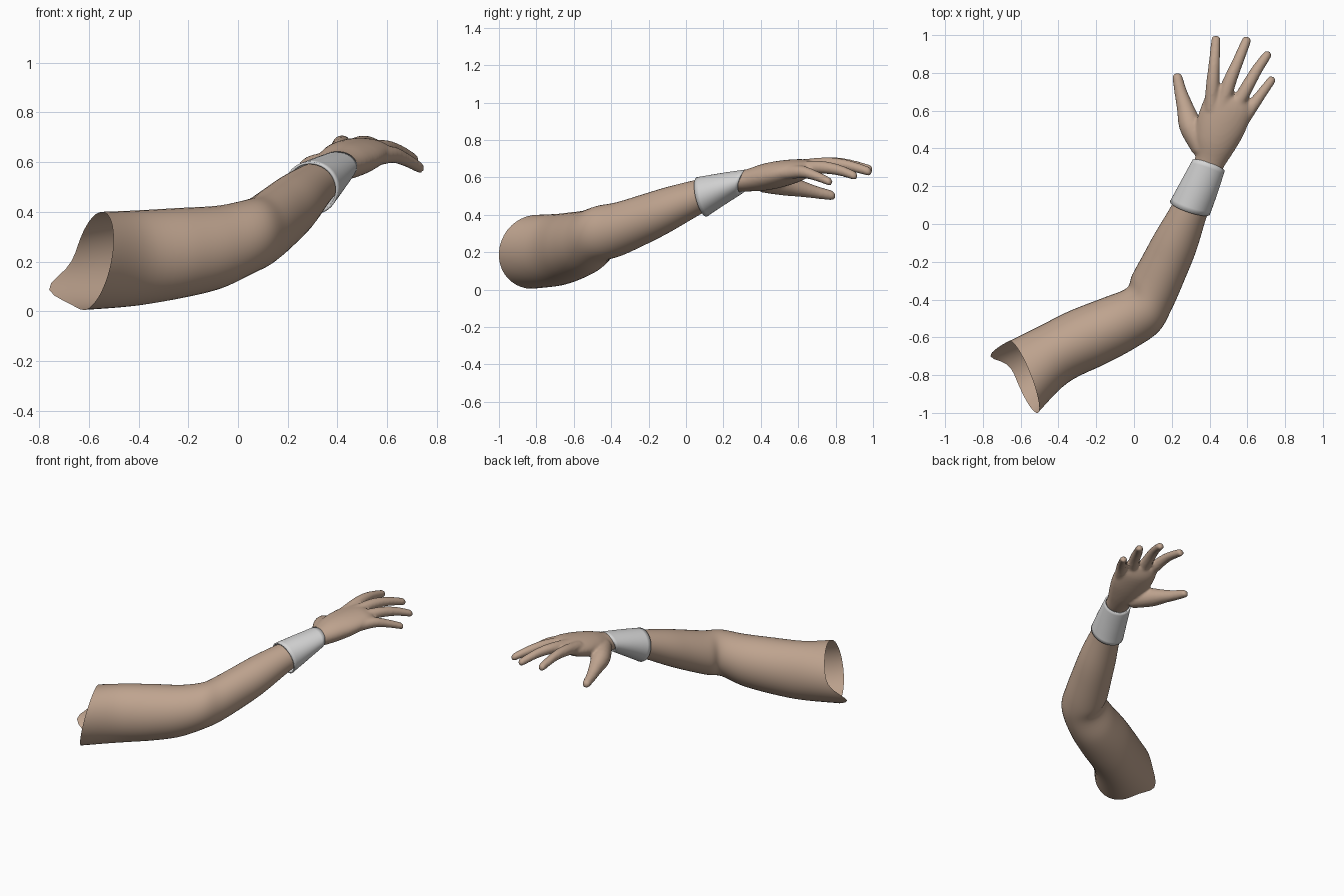
import bpy, bmesh, math
from mathutils import Vector

cube = bpy.data.objects.get("Cube")
if cube:
    bpy.data.objects.remove(cube)


def material(name, color):
    mat = bpy.data.materials.new(name)
    mat.use_nodes = True
    mat.diffuse_color = (*color, 1)
    mat.node_tree.nodes["Principled BSDF"].inputs["Base Color"].default_value = (*color, 1)
    return mat


SKIN = material("skin", (.52, .37, .275))
CLOTH = material("pale grey cuff", (.66, .66, .66))


def spline(rows, steps):
    """Catmull-Rom interpolation through rows of numbers."""
    result = []
    last = len(rows) - 1
    for i in range(last):
        a, b, c, d = (Vector(rows[min(max(i + k, 0), last)]) for k in (-1, 0, 1, 2))
        for s in range(steps):
            t = s / steps
            result.append(b + (c - a) * t / 2 + (a * 2 - b * 5 + c * 4 - d) * t**2 / 2
                          + (b * 3 - a - c * 3 + d) * t**3 / 2)
    return result + [Vector(rows[last])]


def loft(bm, rows, steps=4, sides=32, capped=False, shift=None):
    """Elliptical rings; each row is inner x, y, outer x, y, bottom z, top z."""
    sections = spline(rows, steps)
    rings = []
    for n, (ix, iy, ox, oy, low, high) in enumerate(sections):
        centre = Vector((ix + ox, iy + oy, low + high)) / 2
        side = Vector((ix - ox, iy - oy, 0)) / 2
        forward = Vector((side.y, -side.x, 0)).normalized()
        ring = []
        for k in range(sides):
            angle = math.tau * k / sides
            p = centre + side * math.cos(angle)
            p.z += math.sin(angle) * (high - low) / 2
            if shift:
                p += forward * shift(angle, n / (len(sections) - 1))
            ring.append(bm.verts.new(p))
        rings.append(ring)
    for r, q in zip(rings, rings[1:]):
        for k in range(sides):
            j = (k + 1) % sides
            bm.faces.new((r[k], r[j], q[j], q[k]))
    if capped:
        bm.faces.new(rings[0])
        bm.faces.new(rings[-1])


def digit(bm, points):
    """Round-tipped finger through points given as x, y, z, radius."""
    path = [Vector(p) for p in points]
    tip, before = path[-1], path[-2]
    step = (tip - before).xyz.normalized() * tip.w
    for along, scale in ((.6, .78), (.95, .3)):
        path.append(Vector((*(tip.xyz + step * along), tip.w * scale)))
    rows = []
    for i, p in enumerate(path):
        d = path[min(i + 1, len(path) - 1)] - path[max(i - 1, 0)]
        side = Vector((-d.y, d.x)).normalized() * p.w
        rows.append((p.x + side.x, p.y + side.y, p.x - side.x, p.y - side.y, p.z - p.w, p.z + p.w))
    loft(bm, rows, steps=4, sides=16, capped=True)


def finish(name, bm, mat):
    bmesh.ops.recalc_face_normals(bm, faces=bm.faces)
    for f in bm.faces:
        f.smooth = True
    mesh = bpy.data.meshes.new(name)
    bm.to_mesh(mesh)
    bm.free()
    mesh.materials.append(mat)
    obj = bpy.data.objects.new(name, mesh)
    bpy.context.collection.objects.link(obj)
    return obj


# Arm: open tube with a slanted upper rim and a pointed inner corner
def rim_shift(angle, t):
    fade = max(0, 1 - t * 8)
    a = (angle + math.pi) % math.tau - math.pi
    return fade * (.04 * math.sin(a) - .1 * math.exp(-((a + .6) / .4) ** 2))


bm = bmesh.new()
loft(bm, [
    (-.66, -.62, -.51, -1, .005, .4),
    (-.5, -.54, -.35, -.84, .02, .405),
    (-.34, -.46, -.15, -.74, .05, .415),
    (-.16, -.39, 0, -.66, .09, .425),
    (-.04, -.34, .13, -.57, .15, .45),
    (-.01, -.27, .2, -.45, .18, .468),
    (.05, -.16, .27, -.29, .24, .51),
    (.11, -.05, .33, -.14, .305, .55),
    (.2, .1, .385, .04, .4, .59),
    (.28, .25, .44, .19, .48, .615),
], steps=6, sides=40, shift=rim_shift)
finish("arm", bm, SKIN)

# Cuff around the wrist
bm = bmesh.new()
loft(bm, [
    (.19, .12, .402, .05, .39, .602),
    (.25, .23, .443, .165, .453, .624),
    (.31, .34, .48, .28, .515, .643),
], steps=4, sides=40, shift=lambda a, t: math.sin(a) * (.04 * t - .025))
cuff = finish("wrist_cuff", bm, CLOTH)
solid = cuff.modifiers.new("Thickness", "SOLIDIFY")
solid.thickness = .01
solid.offset = -1

# Hand: palm, four fingers and a thumb fused into one skin
bm = bmesh.new()
loft(bm, [
    (.3, .28, .44, .22, .525, .625),
    (.325, .36, .475, .3, .525, .645),
    (.32, .46, .53, .385, .53, .675),
    (.335, .56, .585, .48, .55, .692),
    (.37, .66, .615, .575, .585, .698),
    (.4, .71, .6, .64, .63, .69),
], capped=True)
fingers = [
    [(.41, .6, .65, .04), (.417, .74, .672, .036), (.425, .85, .672, .03), (.434, .975, .645, .025)],
    [(.46, .6, .655, .04), (.505, .75, .672, .036), (.55, .86, .665, .03), (.595, .97, .635, .025)],
    [(.51, .57, .645, .04), (.59, .71, .655, .035), (.65, .815, .64, .03), (.705, .895, .612, .024)],
    [(.54, .5, .62, .04), (.62, .615, .63, .034), (.675, .69, .61, .028), (.728, .762, .58, .023)],
]
thumb = [(.365, .4, .58, .06), (.3, .52, .565, .062), (.27, .62, .54, .045),
         (.247, .7, .52, .034), (.23, .775, .505, .027)]
for points in fingers + [thumb]:
    digit(bm, points)
hand = finish("hand", bm, SKIN)
fuse = hand.modifiers.new("Fuse", "REMESH")
fuse.mode = "VOXEL"
fuse.voxel_size = .009
fuse.use_smooth_shade = True
soften = hand.modifiers.new("Soften", "SMOOTH")
soften.factor = .5
soften.iterations = 6
